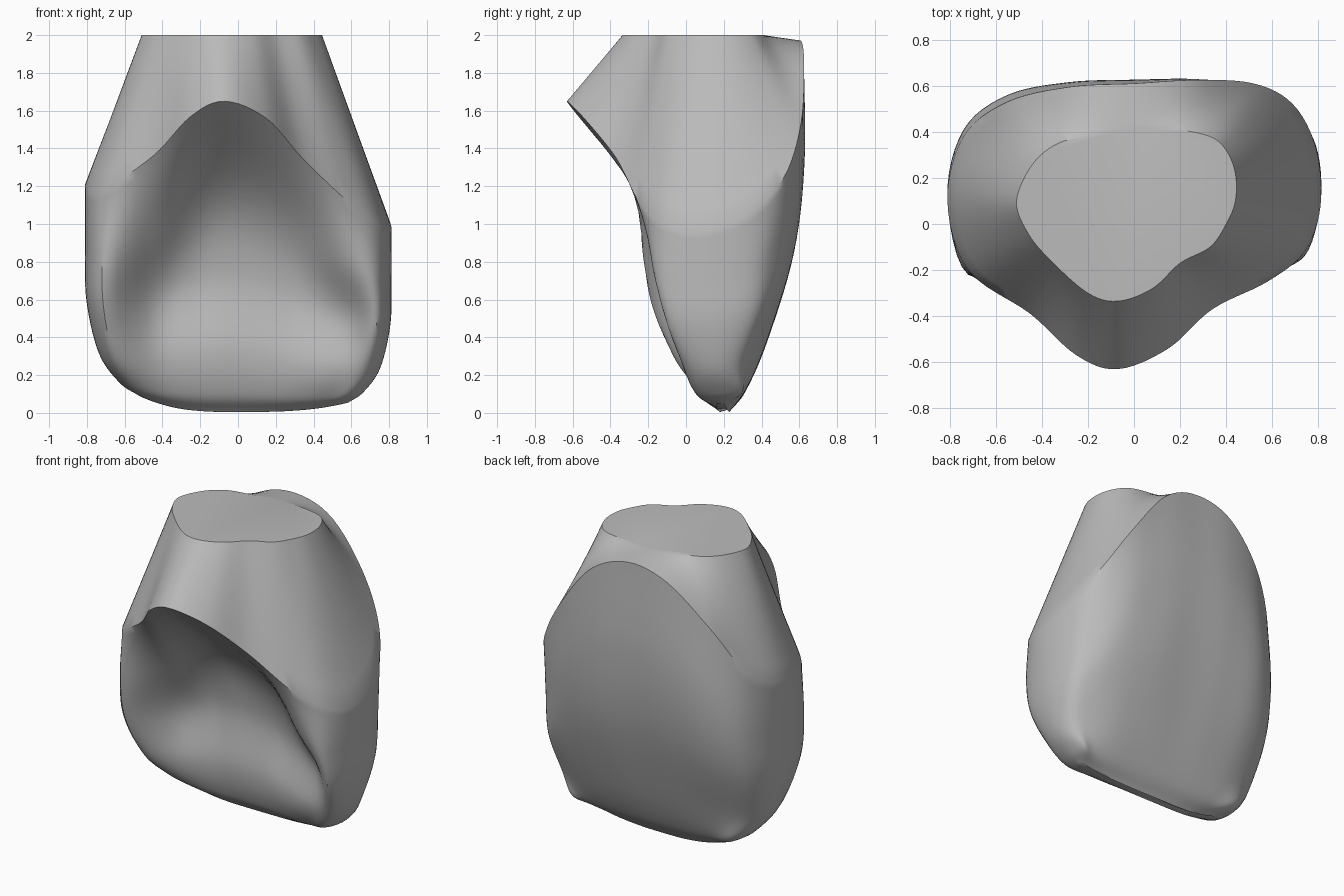
import bpy, bmesh, math
from mathutils import Vector

if "Cube" in bpy.data.objects:
    bpy.data.objects.remove(bpy.data.objects["Cube"])

enamel = bpy.data.materials.new("grey enamel")
enamel.use_nodes = True
COLOUR = (0.5, 0.5, 0.5, 1)
enamel.diffuse_color = COLOUR
enamel.node_tree.nodes["Principled BSDF"].inputs["Base Color"].default_value = COLOUR


def catmull(a, b, c, d, t):
    """Smooth interpolation between b and c."""
    return 0.5 * (2 * b + (c - a) * t + (2 * a - 5 * b + 4 * c - d) * t * t
                  + (3 * b - a - 3 * c + d) * t ** 3)


def smooth_ring(points, steps=6):
    n = len(points)
    return [catmull(points[i - 1], points[i], points[(i + 1) % n], points[(i + 2) % n], s / steps)
            for i in range(n) for s in range(steps)]


def smooth_column(points, steps=7):
    ext = [2 * points[0] - points[1]] + points + [2 * points[-1] - points[-2]]
    out = [catmull(*ext[i:i + 4], s / steps) for i in range(len(points) - 1) for s in range(steps)]
    return out + [points[-1]]


# Margin between root and crown, starting at the front lip, going counter-clockwise
margin = [Vector(p) for p in (
    (-.07, -.63, 1.65), (.15, -.54, 1.56), (.34, -.37, 1.35), (.58, -.25, 1.12), (.74, -.12, 1),
    (.81, .08, .96), (.79, .33, 1.05), (.69, .52, 1.25), (.52, .61, 1.54), (.27, .625, 1.86),
    (0, .61, 1.97), (-.28, .595, 1.9), (-.55, .53, 1.64), (-.74, .38, 1.32), (-.81, .1, 1.2),
    (-.72, -.2, 1.18), (-.45, -.39, 1.36), (-.25, -.57, 1.57))]

# Flat cut at the top of the root
cut = [Vector((x, y, 2)) for x, y in (
    (-.07, -.335), (.08, -.28), (.2, -.17), (.33, -.1), (.4, 0), (.44, .1), (.44, .22), (.4, .32),
    (.33, .38), (.18, .41), (0, .41), (-.2, .38), (-.33, .35), (-.44, .26), (-.51, .1),
    (-.46, -.04), (-.36, -.16), (-.2, -.3))]

# Biting edge: a thin curved strip along x, with a wider ring above it that rounds it off
edge_x = (-.05, .13, .28, .42, .52, .58, .57, .5, .36, .18, 0, -.16, -.32, -.45, -.53, -.48, -.34, -.2)
edge, roll = [], []
for i, (x, m) in enumerate(zip(edge_x, margin)):
    side = 0 if i in (5, 14) else (1 if 5 < i < 14 else -1)
    z = .005 + (.6 if x < 0 else .25) * abs(x) ** 3
    y = .205 - .1 * x * x
    edge.append(Vector((x, y + .025 * side, z)))
    roll.append(Vector((x + (m.x - x) * .35, y + .115 * side, z + .06 * (m.z - z))))

# Depth of the crown at three heights: hollow in front, bulging at the back
depths = {
    .7: (-.09, -.08, -.06, -.16, -.14, .1, .34, .48, .585, .625, .625, .615, .56, .41, .12, -.22, -.14, -.1),
    .45: (.07, .07, .07, 0, -.1, .12, .33, .44, .52, .57, .57, .56, .51, .37, .12, -.18, .03, .08),
    .2: (.04, .04, .03, 0, 0, .14, .27, .34, .4, .43, .43, .42, .38, .29, .14, -.06, .02, .04)}
levels = [margin]
for f, ys in depths.items():
    ring = []
    for m, e, y in zip(margin, edge, ys):
        x = m.x + (e.x - m.x) * (1 - f) ** 6
        ring.append(Vector((x, y, e.z + (m.z - e.z) * f)))
    levels.append(ring)
levels += [roll, edge]

crown_rings = list(zip(*[smooth_column(list(col)) for col in zip(*[smooth_ring(r) for r in levels])]))
top, rim = smooth_ring(cut), smooth_ring(margin)
root_rings = [[a.lerp(b, k / 8) for a, b in zip(top, rim)] for k in range(8)]

# Skin all rings into one closed tooth
bm = bmesh.new()
rings = [[bm.verts.new(p) for p in ring] for ring in root_rings + crown_rings]
for upper, lower in zip(rings, rings[1:]):
    for i in range(len(upper)):
        j = (i + 1) % len(upper)
        bm.faces.new((upper[i], lower[i], lower[j], upper[j]))
bm.faces.new(rings[0])
bm.faces.new(rings[-1][::-1])
bmesh.ops.recalc_face_normals(bm, faces=bm.faces)
mesh = bpy.data.meshes.new("tooth")
bm.to_mesh(mesh)
bm.free()
mesh.materials.append(enamel)
tooth = bpy.data.objects.new("tooth", mesh)
bpy.context.collection.objects.link(tooth)
bpy.context.view_layer.objects.active = tooth
tooth.select_set(True)
bpy.ops.object.shade_smooth_by_angle(angle=math.radians(40))
